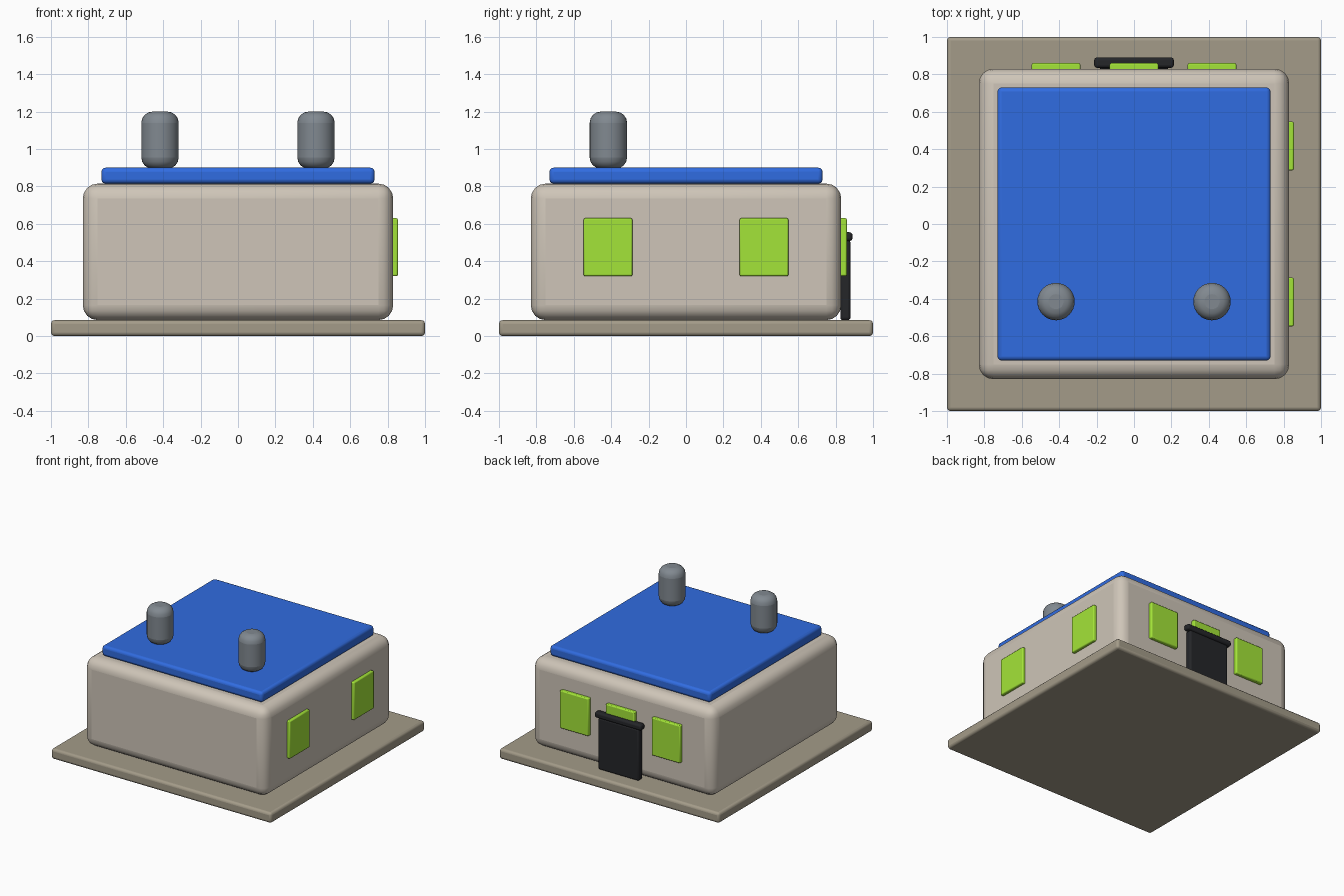
import bpy

if "Cube" in bpy.data.objects:
    bpy.data.objects.remove(bpy.data.objects["Cube"])


def colour(name, rgb):
    m = bpy.data.materials.new(name)
    m.diffuse_color = (*rgb, 1)
    m.use_nodes = True
    m.node_tree.nodes["Principled BSDF"].inputs["Base Color"].default_value = m.diffuse_color
    return m


def finish(ob, name, mat, bevel, segments):
    ob.name = name
    ob.data.materials.append(mat)
    b = ob.modifiers.new("Bevel", 'BEVEL')
    b.width, b.segments, b.limit_method = bevel, segments, 'ANGLE'
    bpy.ops.object.shade_smooth_by_angle(angle=0.8)
    return ob


def box(name, lo, hi, mat, bevel, segments=3):
    bpy.ops.mesh.primitive_cube_add(size=1, location=[(a + b) / 2 for a, b in zip(lo, hi)])
    ob = bpy.context.object
    ob.scale = [b - a for a, b in zip(lo, hi)]
    bpy.ops.object.transform_apply(location=False, rotation=False, scale=True)
    return finish(ob, name, mat, bevel, segments)


stone = colour("stone", (0.37, 0.33, 0.25))
plaster = colour("plaster", (0.62, 0.56, 0.48))
blue = colour("roof_blue", (0.03, 0.15, 0.75))
lime = colour("window_lime", (0.37, 0.78, 0.04))
metal = colour("chimney_grey", (0.22, 0.25, 0.28))
black = colour("door_black", (0.018, 0.019, 0.022))

# Ground slab, walls and roof slab
box("base_slab", (-1, -1, 0), (1, 1, 0.085), stone, 0.02)
box("house_body", (-0.83, -0.83, 0.085), (0.83, 0.83, 0.815), plaster, 0.08, 4)
box("roof_slab", (-0.73, -0.73, 0.815), (0.73, 0.73, 0.9), blue, 0.022)

# Two rounded chimneys near the front of the roof
for side, x in (("left", -0.417), ("right", 0.417)):
    bpy.ops.mesh.primitive_cylinder_add(vertices=32, radius=0.1, depth=0.305,
                                        location=(x, -0.415, 1.0475))
    finish(bpy.context.object, "chimney_" + side, metal, 0.06, 4)

# Windows: two on the right wall, three on the back wall
for i, y in enumerate((-0.417, 0.417)):
    box(f"side_window_{i + 1}", (0.805, y - 0.13, 0.32), (0.855, y + 0.13, 0.63), lime, 0.008, 2)
for i, x in enumerate((-0.417, 0, 0.417)):
    box(f"back_window_{i + 1}", (x - 0.13, 0.805, 0.32), (x + 0.13, 0.86, 0.63), lime, 0.008, 2)

# Back door with its lintel
box("door", (-0.185, 0.825, 0.085), (0.185, 0.88, 0.512), black, 0.015)
box("door_lintel", (-0.213, 0.835, 0.508), (0.213, 0.89, 0.555), black, 0.015)
